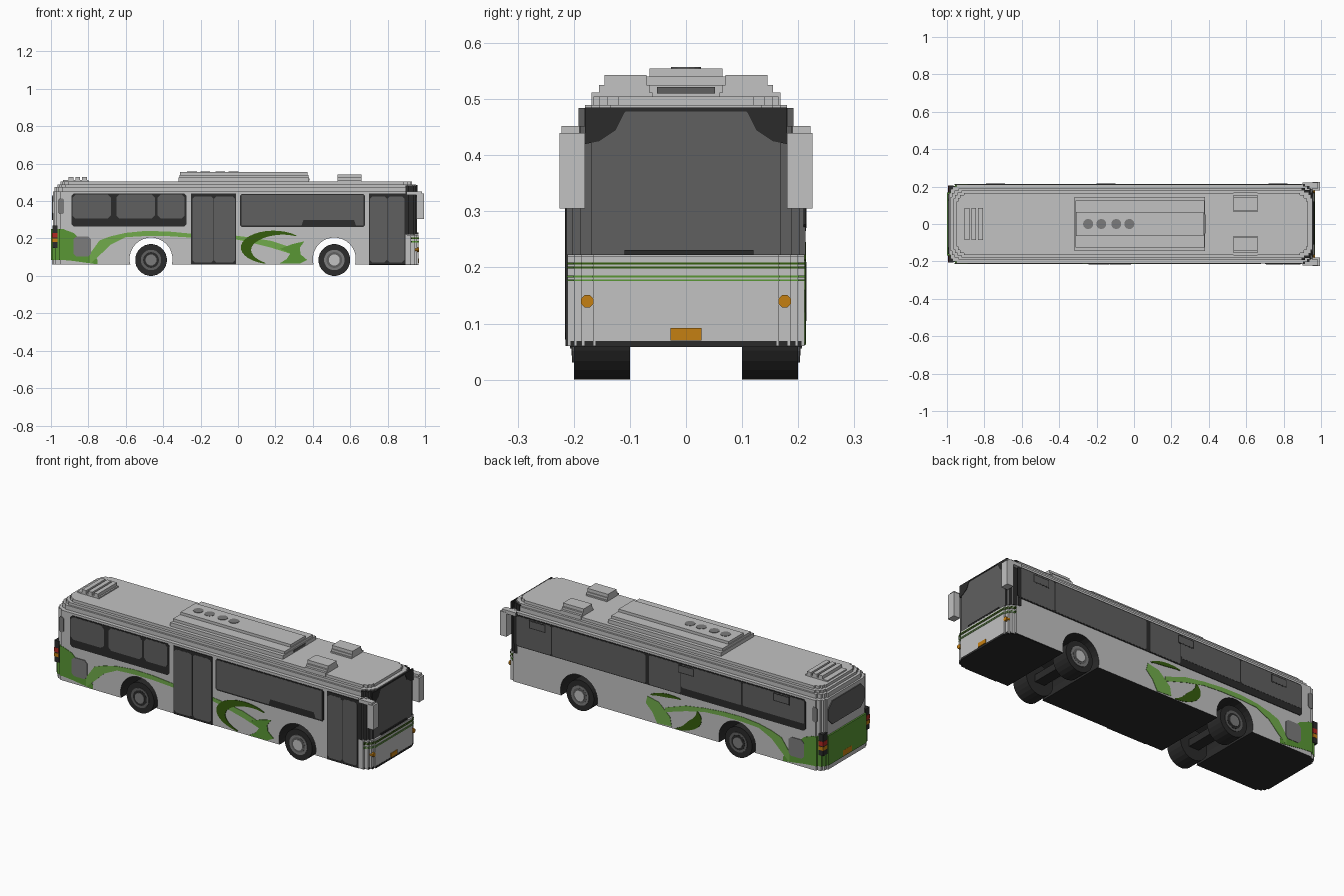
import bpy, bmesh, math

if "Cube" in bpy.data.objects:
    bpy.data.objects.remove(bpy.data.objects["Cube"])


def material(name, rgb):
    m = bpy.data.materials.new(name)
    m.use_nodes = True
    m.diffuse_color = (*rgb, 1)
    m.node_tree.nodes["Principled BSDF"].inputs["Base Color"].default_value = (*rgb, 1)
    return m


BODY = material("body_silver", (0.54, 0.54, 0.54))
GLASS = material("glass_grey", (0.115, 0.115, 0.115))
BLACK = material("trim_black", (0.024, 0.024, 0.024))
GREY = material("mid_grey", (0.2, 0.2, 0.2))
LIGHT = material("light_green", (0.165, 0.41, 0.07))
MID = material("mid_green", (0.10, 0.31, 0.035))
DARK = material("dark_green", (0.035, 0.11, 0.004))
ORANGE = material("orange", (0.56, 0.215, 0.006))
RED = material("red", (0.45, 0.02, 0.015))
HW = 0.211  # half width of the body


def prism(name, outline, axis, a, b, mat):
    """Extrude a 2D outline along an axis from a to b."""
    place = {"x": lambda u, v, w: (w, u, v), "y": lambda u, v, w: (u, w, v),
             "z": lambda u, v, w: (u, v, w)}[axis]
    bm = bmesh.new()
    lo = [bm.verts.new(place(u, v, a)) for u, v in outline]
    hi = [bm.verts.new(place(u, v, b)) for u, v in outline]
    bm.faces.new(lo)
    bm.faces.new(hi[::-1])
    n = len(lo)
    for i in range(n):
        bm.faces.new((lo[i], lo[(i + 1) % n], hi[(i + 1) % n], hi[i]))
    bmesh.ops.recalc_face_normals(bm, faces=bm.faces)
    me = bpy.data.meshes.new(name)
    bm.to_mesh(me)
    bm.free()
    me.materials.append(mat)
    ob = bpy.data.objects.new(name, me)
    bpy.context.collection.objects.link(ob)
    return ob


def rect(u0, u1, v0, v1):
    return [(u0, v0), (u1, v0), (u1, v1), (u0, v1)]


def clipped(u0, u1, v0, v1, c):
    return [(u0 + c, v0), (u1 - c, v0), (u1, v0 + c), (u1, v1 - c),
            (u1 - c, v1), (u0 + c, v1), (u0, v1 - c), (u0, v0 + c)]


def box(name, x0, x1, y0, y1, z0, z1, mat):
    return prism(name, rect(x0, x1, y0, y1), "z", z0, z1, mat)


def disc(name, x, v, r, axis, a, b, mat, n=24):
    pts = [(x + r * math.cos(math.tau * (i + .5) / n), v + r * math.sin(math.tau * (i + .5) / n))
           for i in range(n)]
    return prism(name, pts, axis, a, b, mat)


STEPS = [(0.0, 0.045), (0.008, 0.045), (0.008, 0.025), (0.02, 0.025),
         (0.02, 0.011), (0.042, 0.011), (0.042, 0.0)]


def slab(name, x0, x1, hw, z0, z1, mat, front=True, rear=True):
    """Slab whose plan has stepped corners at the chosen ends."""
    f = STEPS if front else [(0, 0)]
    r = STEPS if rear else [(0, 0)]
    pts = [(x1 - dx, hw - dy) for dx, dy in f] + [(x0 + dx, hw - dy) for dx, dy in r[::-1]]
    pts += [(x, -y) for x, y in pts[::-1]]
    return prism(name, pts, "z", z0, z1, mat)


def decal(name, outline, side, mat, t=0.003):
    """Thin plate on the body side: side -1 is -y, +1 is +y."""
    return prism(name, outline, "y", side * (HW - 0.002), side * (HW + t), mat)


def band(rows):
    return [(x, lo) for x, lo, hi in rows] + [(x, hi) for x, lo, hi in rows[::-1]]


def arc(cx, cz, rx, rz, a0, a1, w, n=18):
    """Crescent stroke along an ellipse, thickest in the middle."""
    out, inn = [], []
    for i in range(n + 1):
        t = i / n
        a = math.radians(a0 + (a1 - a0) * t)
        k = 0.008 + w * math.sin(math.pi * t)
        out.append((cx + rx * math.cos(a), cz + rz * math.sin(a)))
        inn.append((cx + (rx - k) * math.cos(a), cz + (rz - k * .6) * math.sin(a)))
    return out + inn[::-1]


# Body: lower shell with wheel tunnels, upper shell and stepped roof
AXLES = (-0.465, 0.515)
lower = slab("lower_body", -0.995, 0.965, HW, 0.06, 0.22, BODY)
lower.data.materials.append(BLACK)
for ax in AXLES:
    cutter = disc("arch_cutter", ax, 0.09, 0.115, "y", -0.4, 0.4, BLACK, 28)
    cutter.hide_render = True
    mod = lower.modifiers.new("arch", "BOOLEAN")
    mod.operation, mod.solver, mod.object = "DIFFERENCE", "EXACT", cutter
    bpy.context.view_layer.objects.active = lower
    bpy.ops.object.modifier_apply(modifier=mod.name)
    bpy.data.objects.remove(cutter)
for p in lower.data.polygons:
    near = any(math.hypot(p.center.x - ax, p.center.z - 0.09) < 0.125 for ax in AXLES)
    p.material_index = 1 if p.normal.z < -0.5 or (near and abs(p.normal.y) < 0.5) else 0

for i, (x0, x1, hw, z0, z1) in enumerate([
        (-0.99, 0.945, HW, 0.22, 0.452), (-0.98, 0.945, 0.19, 0.452, 0.476),
        (-0.965, 0.952, 0.18, 0.476, 0.49), (-0.95, 0.93, 0.165, 0.49, 0.505)]):
    slab(f"upper_body_{i}", x0, x1, hw, z0, z1, BODY)

# Windshield: grey glass forward, black on the returns
for i, (hw, z0, z1) in enumerate([(HW + 0.002, 0.222, 0.452), (0.192, 0.452, 0.484)]):
    w = slab(f"windshield_{i}", 0.895, 0.957, hw, z0, z1, BLACK, rear=False)
    w.data.materials.append(GLASS)
    for p in w.data.polygons:
        p.material_index = 1 if p.normal.x > 0.5 else 0
for s in (-1, 1):
    prism("windshield_corner", [(s * .1, .485), (s * .18, .485), (s * .18, .42), (s * .155, .425),
                                (s * .125, .445), (s * .11, .475)], "x", 0.952, 0.959, BLACK)
box("windshield_top_trim", 0.95, 0.959, -0.11, 0.11, 0.478, 0.485, BLACK)
box("wiper", 0.95, 0.964, -0.11, 0.12, 0.222, 0.231, BLACK)

# Front face details
for z in (0.207, 0.2):
    slab("front_stripe_dark", 0.93, 0.967, HW + .001, z - .002, z + .002, DARK, rear=False)
for z in (0.184, 0.177):
    slab("front_stripe", 0.93, 0.967, HW + .001, z - .0015, z + .0015, MID, rear=False)
box("front_plate", 0.96, 0.969, -0.028, 0.028, 0.07, 0.092, ORANGE)
slab("front_sill", 0.7, 0.966, 0.206, 0.058, 0.069, BLACK, rear=False)
for s in (-1, 1):
    disc("indicator", s * 0.176, 0.14, 0.012, "x", 0.945, 0.968, ORANGE, 8)
    # Mirrors
    box("mirror_arm", 0.90, 0.985, *sorted((s * .19, s * .222)), 0.432, 0.452, BODY)
    box("mirror_head", 0.955, 0.995, *sorted((s * .18, s * .225)), 0.305, 0.44, BODY)

# Rear: green skirt, window, plate and lamps
slab("rear_skirt", -0.999, -0.93, HW + .002, 0.085, 0.25, MID, front=False)
prism("rear_window", clipped(-0.16, 0.16, 0.30, 0.43, 0.035), "x", -0.995, -0.985, GLASS)
box("rear_plate", -1.0, -0.99, -0.04, 0.04, 0.09, 0.12, ORANGE)
for s in (-1, 1):
    for name, z0, z1, m, g in [("lamp_base", .15, .27, BLACK, 0), ("brake_lamp", .205, .23, RED, .001),
                               ("turn_lamp", .18, .2, ORANGE, .001)]:
        box(name, -0.993 - g, -0.965, *sorted((s * .168, s * (.206 + g))), z0, z1, m)

# Door side windows and doors
decal("rear_window_frame", clipped(-0.89, -0.275, 0.265, 0.44, 0.012), -1, BLACK)
for x0, x1 in ((-0.885, -0.68), (-0.65, -0.445), (-0.43, -0.285)):
    decal("side_pane", clipped(x0, x1, 0.308, 0.434, 0.015), -1, GLASS, .004)
decal("mid_window_frame", clipped(0.01, 0.68, 0.262, 0.438, 0.01), -1, BLACK)
decal("mid_window", band([(.018, .27, .432), (.34, .27, .432), (.35, .3, .432), (.62, .3, .432),
                          (.63, .27, .432), (.672, .27, .432)]), -1, GLASS, .004)
for x0, x1 in ((-0.25, -0.01), (0.70, 0.895)):
    decal("door_frame", rect(x0, x1, 0.06, 0.44), -1, BLACK, .004)
    mid = (x0 + x1) / 2
    for a, b in ((x0 + .006, mid - .002), (mid + .002, x1 - .006)):
        decal("door_leaf", clipped(a, b, 0.072, 0.425, 0.012), -1, GLASS, .005)

# Closed side window strip
decal("left_window_frame", clipped(-0.89, 0.92, 0.265, 0.44, 0.012), 1, BLACK)
for x0, x1, z in ((-0.885, -0.5, .305), (-0.495, -0.12, .305), (-0.115, 0.08, .27),
                  (0.1, 0.68, .27), (0.685, 0.9, .27)):
    decal("left_pane", clipped(x0, x1, z, 0.434, 0.008), 1, GLASS, .004)
for x0 in (-0.79, -0.2, 0.72):
    decal("vent_pane", rect(x0, x0 + .1, 0.385, 0.43), 1, BLACK, .0045)
    decal("vent_glass", rect(x0 + .005, x0 + .095, 0.39, 0.425), 1, GLASS, .005)

# Painted swooshes shared by both sides
for s in (-1, 1):
    decal("rear_swoosh", band([(-.935, .085, .25), (-.88, .08, .23), (-.81, .07, .165),
                               (-.75, .062, .085)]), s, MID, .002)
    decal("long_swoosh", band([(-.79, .065, .12), (-.74, .11, .19), (-.68, .168, .212),
                               (-.6, .207, .23), (-.5, .213, .24), (-.38, .213, .238),
                               (-.25, .205, .226)]), s, LIGHT, .0025)
    decal("service_panel", clipped(-.88, -.785, .105, .21, .015), s, GREY, .004)
    decal("corner_vent", clipped(-.96, -.93, .33, .415, .008), s, GREY, .002)
# Door side ring
decal("ring", arc(.19, .152, .175, .09, 255, 45, .055), -1, DARK, .003)
decal("leaf", band([(-.01, .195, .215), (.07, .178, .205), (.18, .15, .187),
                    (.26, .125, .16), (.30, .11, .14)]), -1, LIGHT, .002)
decal("leaf_stem", [(.22, .065), (.33, .065), (.37, .085), (.335, .115), (.33, .15),
                    (.355, .185), (.29, .17), (.225, .145), (.28, .12), (.26, .09)], -1, MID, .0035)
# Closed side ring
decal("left_ring", arc(-.07, .152, .175, .09, 265, 150, .06), 1, DARK, .003)
decal("left_ring_top", arc(-.05, .16, .16, .085, 115, 40, .025), 1, DARK, .003)
decal("left_leaf", [(.09, .2), (.02, .185), (-.05, .12), (-.06, .07), (.03, .065), (.06, .12),
                    (.1, .16)], 1, LIGHT, .002)
decal("left_swoosh_tip", band([(-.26, .205, .226), (-.15, .18, .21), (-.02, .14, .165)]), 1, LIGHT, .002)

# Wheels
for ax in AXLES:
    box("axle", ax - .03, ax + .03, -0.12, 0.12, 0.065, 0.105, BLACK)
    for s in (-1, 1):
        disc("tire", ax, 0.085, 0.085, "y", s * 0.10, s * 0.2, BLACK)
        disc("rim", ax, 0.085, 0.055, "y", s * 0.19, s * 0.203, GREY if ax > 0 else GLASS)
        disc("rim_dish", ax, 0.085, 0.042, "y", s * 0.19, s * 0.204, GLASS if ax > 0 else BLACK)
        disc("hub", ax, 0.085, 0.03, "y", s * 0.19, s * 0.207, BODY if ax > 0 else GREY, 12)

# Roof equipment
for i, (hw, z) in enumerate([(.145, .525), (.125, .54), (.065, .555)]):
    box(f"roof_unit_{i}", -0.318 + i * .004, 0.38 - i * .004, -hw, hw, 0.5, z, BODY)
box("roof_unit_grille", 0.37, 0.383, -0.052, 0.052, 0.51, 0.522, GLASS)
for x in (-0.245, -0.175, -0.095, -0.025):
    disc("roof_fan", x, 0, 0.027, "z", 0.55, 0.557, GREY, 16)
for s in (-1, 1):
    for y0, y1, z0, z1 in ((.06, .168, .49, .512), (.065, .155, .512, .525), (.07, .145, .525, .543)):
        box("roof_pod", 0.532, 0.66, *sorted((s * y0, s * y1)), z0, z1, BODY)
box("rear_vent", -0.935, -0.8, -0.085, 0.085, 0.5, 0.512, BODY)
for i in range(3):
    box("rear_vent_slat", -0.905 + i * .036, -0.88 + i * .036, -0.085, 0.085, 0.51, 0.53, BODY)
